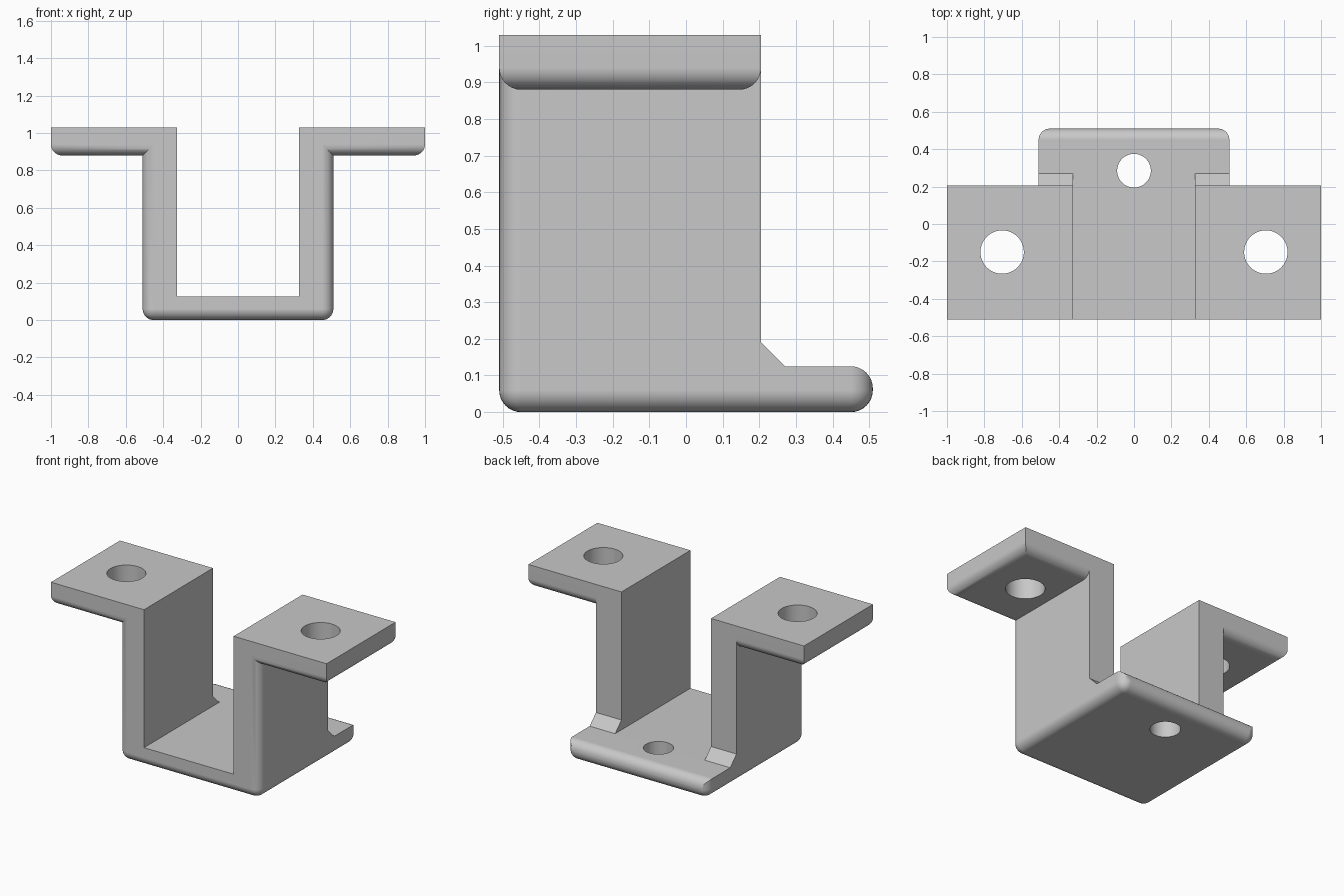
import bpy, bmesh, math
from mathutils import Matrix, Vector

if "Cube" in bpy.data.objects:
    bpy.data.objects.remove(bpy.data.objects["Cube"], do_unlink=True)

R = 0.06                       # rounding radius
BACK, FRONT, WALL_BACK = 0.51, -0.51, 0.205
OUT, INNER, TIP = 0.51, 0.325, 1.0
FLOOR, SHELF, TOP = 0.125, 0.88, 1.03

grey = bpy.data.materials.new("plain grey")
grey.use_nodes = True
colour = (0.58, 0.58, 0.58, 1)
grey.diffuse_color = colour
grey.node_tree.nodes["Principled BSDF"].inputs["Base Color"].default_value = colour


def finish(name, bm):
    bmesh.ops.recalc_face_normals(bm, faces=bm.faces)
    mesh = bpy.data.meshes.new(name)
    bm.to_mesh(mesh)
    bm.free()
    mesh.materials.append(grey)
    obj = bpy.data.objects.new(name, mesh)
    bpy.context.collection.objects.link(obj)
    return obj


def box(name, lo, hi, rounded=None):
    """Box between two corners; edges whose midpoint passes the rule are rounded."""
    lo, hi = Vector(lo), Vector(hi)
    bm = bmesh.new()
    bmesh.ops.create_cube(bm, size=1)
    # Midpoint signs are tested while the box is still a unit cube
    picked = []
    if rounded:
        for e in bm.edges:
            mid = (e.verts[0].co + e.verts[1].co)
            if rounded(*[round(c) for c in mid]):
                picked.append(e)
    size, centre = hi - lo, (lo + hi) / 2
    for v in bm.verts:
        v.co = Vector([v.co[i] * size[i] + centre[i] for i in range(3)])
    if picked:
        bmesh.ops.bevel(bm, geom=picked, offset=R, offset_type='OFFSET',
                        segments=8, profile=0.5, affect='EDGES')
    return finish(name, bm)


def drill(x, y, z, radius):
    bm = bmesh.new()
    bmesh.ops.create_cone(bm, cap_ends=True, segments=64, radius1=radius,
                          radius2=radius, depth=0.4,
                          matrix=Matrix.Translation((x, y, z)))
    return finish("drill", bm)


def combine(target, tool, operation):
    mod = target.modifiers.new("combine", 'BOOLEAN')
    mod.object, mod.operation, mod.solver = tool, operation, 'EXACT'
    bpy.context.view_layer.objects.active = target
    bpy.ops.object.modifier_apply(modifier=mod.name)
    bpy.data.objects.remove(tool, do_unlink=True)


# Main block, rounded below and on its vertical corners
bracket = box("bracket", (-OUT, FRONT, 0), (OUT, BACK, TOP),
              lambda x, y, z: z == -1 or z == 0)

# Open channel between the walls
combine(bracket, box("channel", (-INNER, -1, FLOOR), (INNER, 1, 2)), 'DIFFERENCE')

# Rear cut leaving a round-nosed tongue and small chamfered feet
arc = [(BACK - R + R * math.sin(a), FLOOR - R + R * math.cos(a))
       for a in [math.pi / 2 * i / 8 for i in range(9)]]
profile = [(WALL_BACK, 2), (WALL_BACK, 0.19), (0.27, FLOOR)] + arc
profile += [(1, FLOOR - R), (1, 2)]
bm = bmesh.new()
face = bm.faces.new([bm.verts.new((-1, y, z)) for y, z in profile])
swept = bmesh.ops.extrude_face_region(bm, geom=[face])["geom"]
bmesh.ops.translate(bm, vec=(2, 0, 0),
                    verts=[g for g in swept if isinstance(g, bmesh.types.BMVert)])
combine(bracket, finish("rear_cut", bm), 'DIFFERENCE')

# Mounting flanges, rounded along their outer lower edges
for side in (-1, 1):
    a, b = sorted((side * INNER, side * TIP))
    flange = box("flange", (a, FRONT, SHELF), (b, WALL_BACK, TOP),
                 lambda x, y, z: z == -1 and x != -side)
    combine(bracket, flange, 'UNION')

# Screw holes
for x, y, z, radius in ((-0.705, -0.15, 0.95, 0.116),
                        (0.705, -0.15, 0.95, 0.116),
                        (0, 0.285, 0.06, 0.09)):
    combine(bracket, drill(x, y, z, radius), 'DIFFERENCE')

# Tidy the surface and shade it
bm = bmesh.new()
bm.from_mesh(bracket.data)
bmesh.ops.remove_doubles(bm, verts=bm.verts, dist=0.0002)
bmesh.ops.dissolve_limit(bm, angle_limit=math.radians(0.5),
                         verts=bm.verts, edges=bm.edges)
bm.to_mesh(bracket.data)
bm.free()
bpy.ops.object.select_all(action='DESELECT')
bracket.select_set(True)
bpy.context.view_layer.objects.active = bracket
bpy.ops.object.shade_smooth_by_angle(angle=math.radians(30))
weighted = bracket.modifiers.new("even shading", 'WEIGHTED_NORMAL')
weighted.keep_sharp = True
